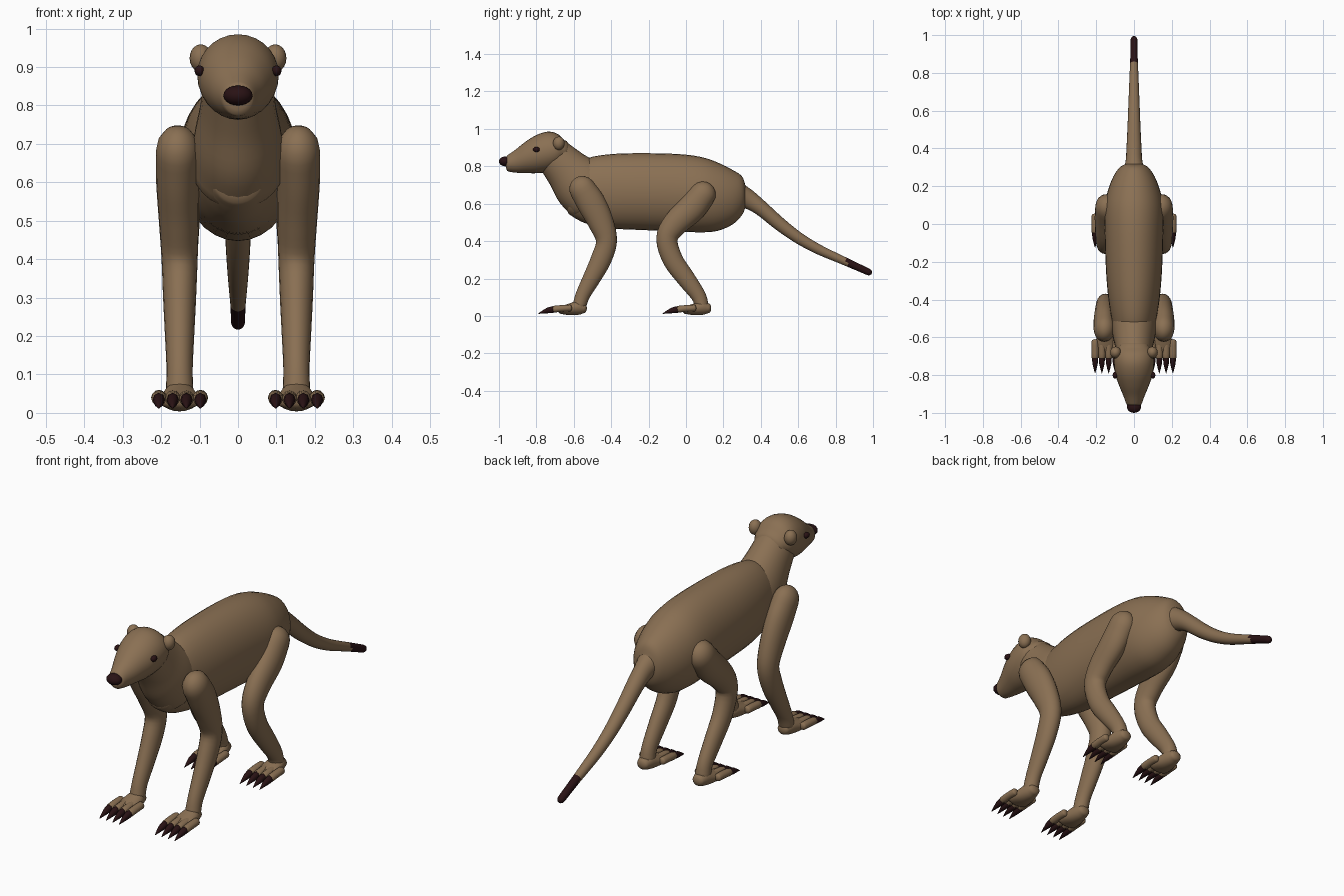
import bpy, bmesh, math
from mathutils import Vector

if "Cube" in bpy.data.objects:
    bpy.data.objects.remove(bpy.data.objects["Cube"])


def material(name, rgb):
    m = bpy.data.materials.new(name)
    m.use_nodes = True
    m.diffuse_color = (*rgb, 1)
    bsdf = m.node_tree.nodes["Principled BSDF"]
    bsdf.inputs["Base Color"].default_value = (*rgb, 1)
    bsdf.inputs["Roughness"].default_value = 0.8
    return m


FUR = material("brown_fur", (0.255, 0.162, 0.087))
DARK = material("dark_claw", (0.022, 0.006, 0.007))


def finish(name, bm, mats, rule=None):
    bmesh.ops.recalc_face_normals(bm, faces=bm.faces)
    for f in bm.faces:
        f.smooth = True
        if rule and rule(f.calc_center_median()):
            f.material_index = 1
    me = bpy.data.meshes.new(name)
    bm.to_mesh(me)
    bm.free()
    for m in mats:
        me.materials.append(m)
    ob = bpy.data.objects.new(name, me)
    bpy.context.collection.objects.link(ob)
    return ob


def smooth_path(points, steps):
    """Catmull-Rom through tuples of any length."""
    pts = [Vector(p) for p in points]
    pts = [2 * pts[0] - pts[1]] + pts + [2 * pts[-1] - pts[-2]]
    out = []
    for a, b, c, d in zip(pts, pts[1:], pts[2:], pts[3:]):
        for k in range(steps):
            t = k / steps
            out.append(0.5 * (2 * b + (c - a) * t + (2 * a - 5 * b + 4 * c - d) * t ** 2
                              + (3 * b - a - 3 * c + d) * t ** 3))
    return out + [pts[-2]]


def loft(name, stations, mats=(FUR,), caps=(0, 0), upright=False, seg=20, steps=4, rule=None):
    """Skin ellipses (x, y, z, half width, half depth) along a path."""
    st = smooth_path(stations, steps)
    rings = []
    for i, s in enumerate(st):
        p, q = st[max(i - 1, 0)], st[min(i + 1, len(st) - 1)]
        t = Vector((0, q[1] - p[1], 0 if upright else q[2] - p[2])).normalized()
        rings.append((Vector(s[:3]), t, s[3], s[4]))

    # Rounded ends
    def cap(ring, depth, sign):
        c, t, rx, rn = ring
        return [(c + t * sign * depth * math.sin(a), t, rx * math.cos(a), rn * math.cos(a))
                for a in map(math.radians, (25, 50, 70, 84))]
    if caps[0]:
        rings = cap(rings[0], caps[0], -1)[::-1] + rings
    if caps[1]:
        rings += cap(rings[-1], caps[1], 1)

    bm = bmesh.new()
    loops = []
    for c, t, rx, rn in rings:
        side = Vector((1, 0, 0))
        n = side.cross(t)
        angles = [2 * math.pi * k / seg for k in range(seg)]
        loops.append([bm.verts.new(c + side * rx * math.cos(a) + n * rn * math.sin(a)) for a in angles])
    for a, b in zip(loops, loops[1:]):
        for k in range(seg):
            j = (k + 1) % seg
            bm.faces.new((a[k], a[j], b[j], b[k]))
    bm.faces.new(loops[0])
    bm.faces.new(loops[-1])
    return finish(name, bm, mats, rule)


def profile(rows, x=0, dy=0):
    """Turn (y, top, bottom, half width) rows into stations."""
    return [(x, y + dy, (t + b) / 2, w, (t - b) / 2) for y, t, b, w in rows]


def ball(name, centre, radii, mat):
    bm = bmesh.new()
    bmesh.ops.create_uvsphere(bm, u_segments=16, v_segments=10, radius=1)
    bmesh.ops.scale(bm, vec=radii, verts=bm.verts)
    bmesh.ops.translate(bm, vec=centre, verts=bm.verts)
    return finish(name, bm, (mat,))


# Trunk, neck and head
loft("body", profile([
    (-.62, .68, .54, .07), (-.58, .80, .515, .10), (-.52, .845, .49, .115),
    (-.4, .865, .468, .135), (-.25, .87, .46, .148), (-.05, .866, .452, .155),
    (.08, .85, .447, .155), (.17, .82, .455, .14), (.25, .78, .49, .11),
    (.30, .745, .54, .075), (.32, .69, .59, .04)]),
    caps=(.02, .01), upright=True, seg=32)
loft("neck", [(0, -.50, .64, .12, .15), (0, -.57, .71, .115, .148),
              (0, -.64, .785, .10, .12), (0, -.71, .86, .09, .10)],
     caps=(.05, .03), seg=28)
loft("head", profile([
    (-.95, .862, .772, .042), (-.91, .89, .766, .056), (-.86, .93, .764, .077),
    (-.8, .967, .763, .098), (-.74, .985, .77, .106), (-.69, .975, .79, .102),
    (-.65, .94, .82, .08)]), caps=(.015, .03), upright=True, seg=28)
ball("nose", (0, -.968, .826), (.038, .032, .026), DARK)

# Tail with dark tip
loft("tail", [(0, .26, .66, .065, .065), (0, .33, .625, .045, .052), (0, .4, .577, .04, .041),
              (0, .5, .492, .035, .036), (0, .6, .418, .031, .031), (0, .7, .36, .027, .027),
              (0, .8, .314, .023, .023), (0, .87, .283, .020, .021), (0, .975, .235, .018, .018)],
     (FUR, DARK), caps=(0, .02), rule=lambda c: c.y > .86)

FRONT_LEG = [(.157, -.555, .68, .057, .07), (.157, -.505, .60, .056, .076),
             (.154, -.455, .50, .052, .068), (.152, -.425, .40, .047, .056),
             (.152, -.455, .30, .043, .055), (.152, -.505, .20, .038, .047),
             (.152, -.55, .115, .034, .039), (.152, -.57, .055, .036, .036)]
HIND_LEG = [(.145, .09, .65, .06, .07), (.15, .03, .575, .058, .075),
            (.152, -.06, .49, .052, .067), (.152, -.102, .41, .047, .057),
            (.152, -.07, .30, .043, .054), (.152, 0, .20, .038, .049),
            (.152, .065, .11, .034, .04), (.152, .085, .055, .036, .036)]
FOOT = [(-.545, .068, .015, .03), (-.575, .082, .006, .04),
        (-.62, .068, .004, .05), (-.665, .052, .01, .056)]

for side, s in (("left", 1), ("right", -1)):
    # Ears and eyes
    ball(f"{side}_ear", (s * .097, -.68, .923), (.029, .031, .036), FUR)
    ball(f"{side}_eye", (s * .1, -.80, .89), (.013, .018, .014), DARK)

    # Legs with four clawed toes each
    for end, path, dy in (("front", FRONT_LEG, 0), ("hind", HIND_LEG, .665)):
        tag = f"{side}_{end}"
        loft(f"{tag}_leg", [(s * p[0], *p[1:]) for p in path], caps=(.068, .02))
        loft(f"{tag}_foot", profile(FOOT, s * .152, dy), caps=(.015, .02), upright=True)
        for i in range(4):
            x = s * .152 + (i - 1.5) * .036
            loft(f"{tag}_toe_{i + 1}", [(x, dy - .62, .042, .018, .018), (x, dy - .665, .04, .02, .018),
                                        (x, dy - .705, .036, .019, .018)],
                 caps=(.01, .012), seg=12, steps=2)
            loft(f"{tag}_claw_{i + 1}", [(x, dy - .70, .036, .016, .018), (x, dy - .74, .029, .014, .015),
                                         (x, dy - .79, .012, .001, .001)],
                 (DARK,), seg=8, steps=2)
